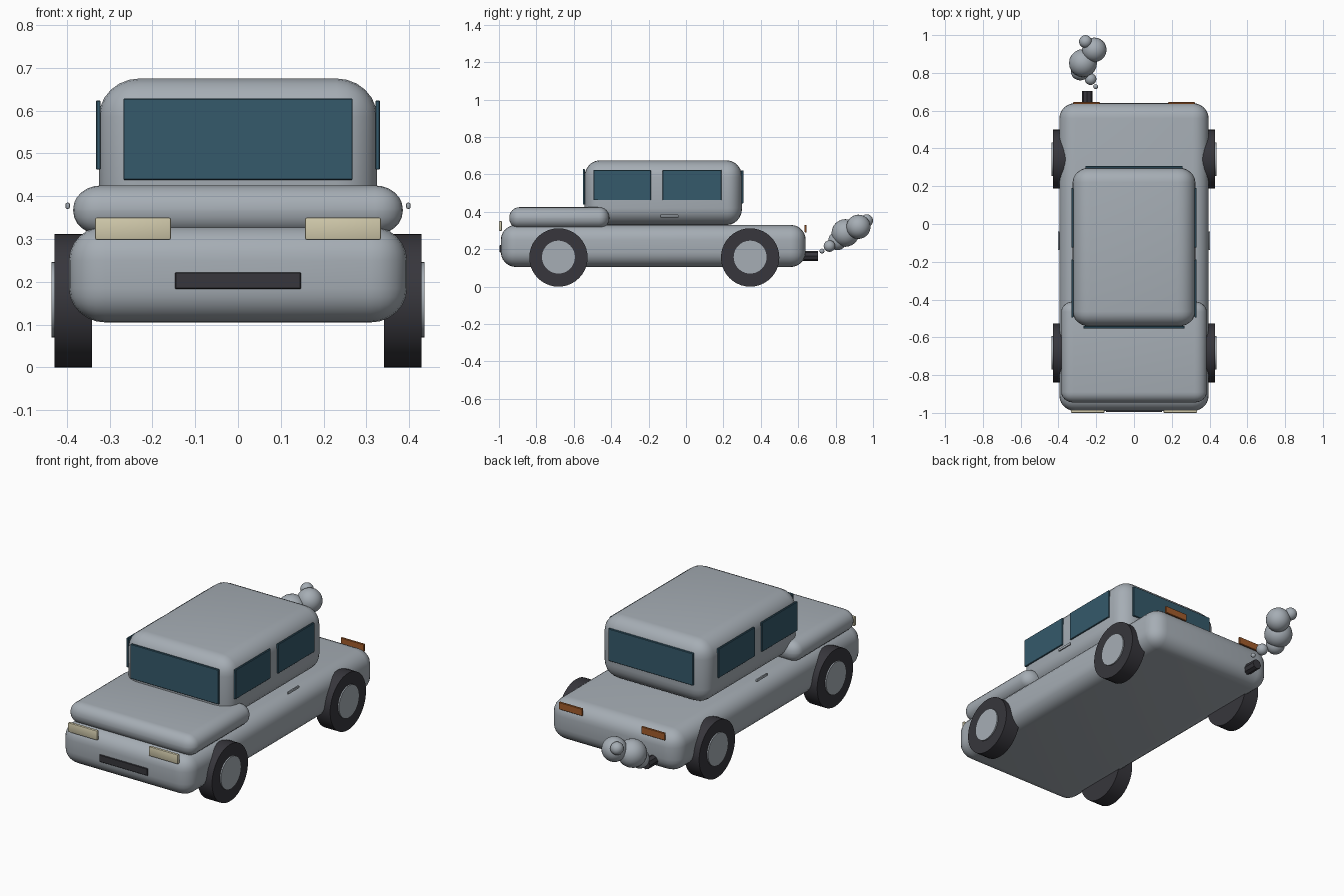
import bpy, bmesh, math
from mathutils import Matrix, Vector

if "Cube" in bpy.data.objects:
    bpy.data.objects.remove(bpy.data.objects["Cube"])


def material(name, rgb):
    m = bpy.data.materials.new(name)
    m.diffuse_color = (*rgb, 1)
    m.use_nodes = True
    m.node_tree.nodes["Principled BSDF"].inputs["Base Color"].default_value = m.diffuse_color
    return m


PAINT = material("grey_paint", (0.38, 0.42, 0.46))
GLASS = material("blue_glass", (0.035, 0.1, 0.145))
RUBBER = material("dark_rubber", (0.038, 0.037, 0.045))
CREAM = material("cream_lamp", (0.64, 0.59, 0.41))
ORANGE = material("orange_lamp", (0.37, 0.11, 0.025))


def finish(bm, name, mat):
    """Smooth shading with sharp edges kept, then link the object."""
    bm.normal_update()
    for f in bm.faces:
        f.smooth = True
    for e in bm.edges:
        e.smooth = e.calc_face_angle(0) < math.radians(32)
    me = bpy.data.meshes.new(name)
    bm.to_mesh(me)
    bm.free()
    me.materials.append(mat)
    ob = bpy.data.objects.new(name, me)
    bpy.context.collection.objects.link(ob)
    return ob


def box(name, mat, x, y, z, bevel, segments=2):
    """Rounded box from axis ranges; bevel is a radius per axis."""
    lo, hi = Vector((x[0], y[0], z[0])), Vector((x[1], y[1], z[1]))
    size = hi - lo
    bm = bmesh.new()
    bmesh.ops.create_cube(bm, size=1)
    bmesh.ops.scale(bm, verts=bm.verts, vec=[s / b for s, b in zip(size, bevel)])
    bmesh.ops.bevel(bm, geom=bm.edges[:], offset=1, segments=segments,
                    profile=0.5, affect='EDGES')
    bmesh.ops.scale(bm, verts=bm.verts, vec=bevel)
    bmesh.ops.translate(bm, verts=bm.verts, vec=(lo + hi) / 2)
    return finish(bm, name, mat)


def plate(name, mat, x, y, z):
    return box(name, mat, x, y, z, (0.002,) * 3, 1)


def cylinder(name, mat, center, radius, depth, axis, sides=40):
    bm = bmesh.new()
    bmesh.ops.create_cone(bm, cap_ends=True, segments=sides, radius1=radius,
                          radius2=radius, depth=depth)
    turn = Matrix.Rotation(math.pi / 2, 4, 'Y' if axis == 'X' else 'X')
    bmesh.ops.transform(bm, verts=bm.verts, matrix=Matrix.Translation(center) @ turn)
    return finish(bm, name, mat)


# Bodywork
box("lower_body", PAINT, (-0.395, 0.395), (-0.99, 0.64), (0.105, 0.33),
    (0.085, 0.08, 0.08), 6)
box("hood", PAINT, (-0.385, 0.385), (-0.945, -0.41), (0.31, 0.425),
    (0.065, 0.055, 0.055), 6)
box("cabin", PAINT, (-0.325, 0.325), (-0.543, 0.3), (0.33, 0.675),
    (0.095, 0.08, 0.09), 6)

# Front and rear windows
plate("windshield", GLASS, (-0.268, 0.268), (-0.552, -0.54), (0.438, 0.628))
plate("rear_window", GLASS, (-0.258, 0.258), (0.295, 0.307), (0.445, 0.622))

# Nose and tail details
plate("grille", RUBBER, (-0.147, 0.147), (-0.996, -0.98), (0.183, 0.222))

for side, s in (("left", -1), ("right", 1)):
    def span(a, b):
        return tuple(sorted((s * a, s * b)))

    # Side windows and door handle
    plate(side + "_front_window", GLASS, span(0.321, 0.332), (-0.495, -0.188), (0.462, 0.623))
    plate(side + "_back_window", GLASS, span(0.321, 0.332), (-0.125, 0.19), (0.462, 0.623))
    box(side + "_door_handle", PAINT, span(0.393, 0.403), (-0.138, -0.04),
        (0.37, 0.385), (0.004,) * 3, 2)

    # Lamps
    box(side + "_headlight", CREAM, span(0.157, 0.334), (-1.0, -0.984),
        (0.298, 0.35), (0.004,) * 3, 2)
    plate(side + "_tail_light", ORANGE, span(0.18, 0.322), (0.634, 0.645), (0.29, 0.33))

    # Wheels and hubs
    for end, y in (("front", -0.682), ("rear", 0.343)):
        cylinder(f"{side}_{end}_tire", RUBBER, (s * 0.385, y, 0.156), 0.156, 0.088, 'X')
        cylinder(f"{side}_{end}_hub", PAINT, (s * 0.41, y, 0.158), 0.088, 0.052, 'X')

# Exhaust pipe
cylinder("exhaust_pipe", RUBBER, (-0.248, 0.645, 0.163), 0.027, 0.12, 'Y', 8)

# Exhaust smoke: growing puffs rising from the pipe
puffs = [(-0.203, 0.727, 0.19, 0.013), (-0.23, 0.767, 0.217, 0.031),
         (-0.285, 0.81, 0.245, 0.05), (-0.27, 0.852, 0.287, 0.074),
         (-0.21, 0.922, 0.32, 0.065), (-0.257, 0.966, 0.353, 0.034)]
for i, (x, y, z, r) in enumerate(puffs):
    bm = bmesh.new()
    bmesh.ops.create_icosphere(bm, subdivisions=3, radius=r,
                               matrix=Matrix.Translation((x, y, z)))
    finish(bm, f"smoke_puff_{i + 1}", PAINT)
